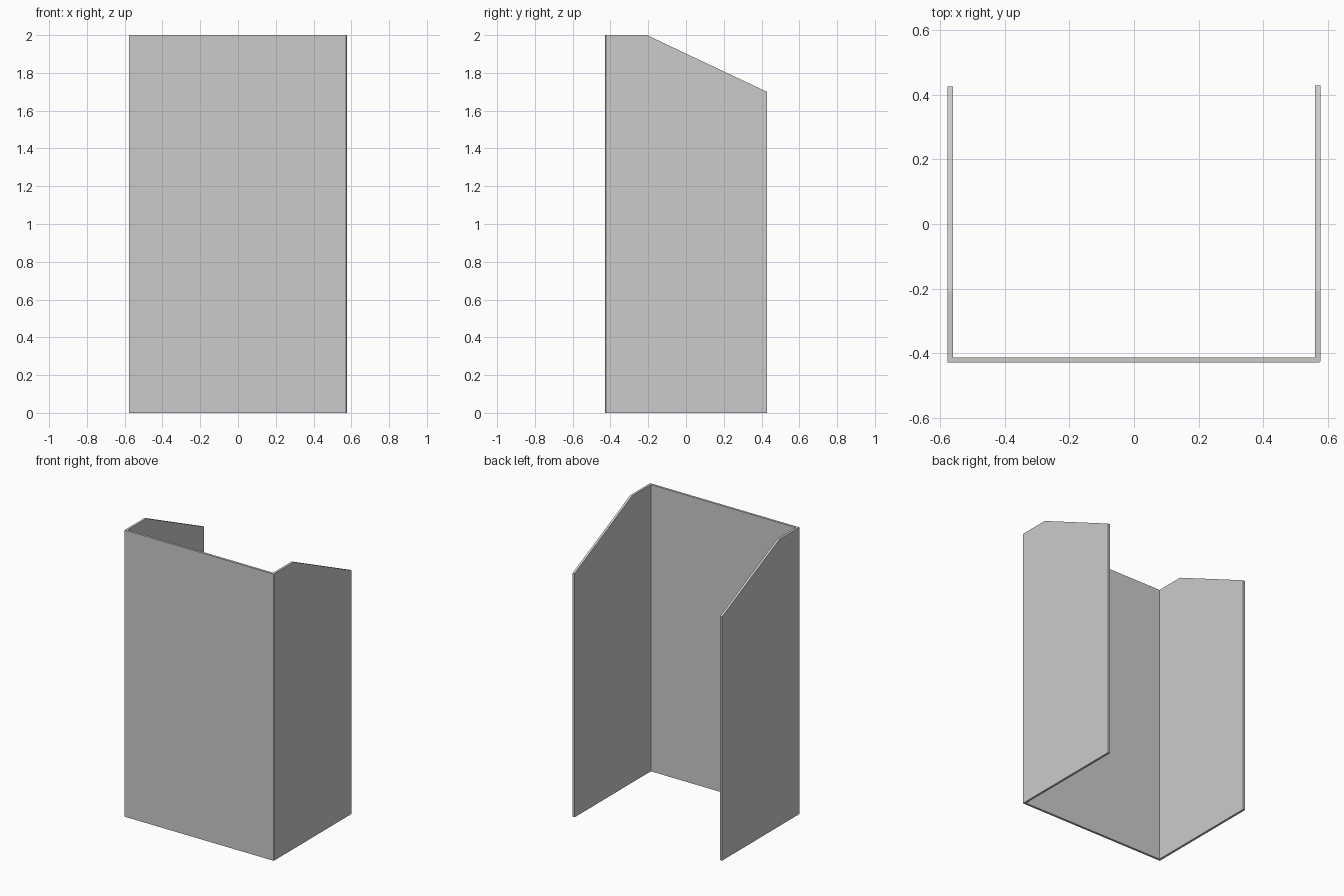
import bpy, bmesh
from mathutils import Vector

if "Cube" in bpy.data.objects:
    bpy.data.objects.remove(bpy.data.objects["Cube"])

T = 0.016            # panel thickness
X, Y, H = 0.576, 0.428, 2.0
STEP = 0.004         # tiny trimmed corner at the front right

# U-shaped plan: left wall, front panel, right wall
plan = [(-X, Y - 0.003), (-X, -Y), (X - STEP, -Y), (X, -Y + STEP), (X, Y),
        (X - T, Y), (X - T, -Y + T), (-X + T, -Y + T), (-X + T, Y - 0.003)]

bm = bmesh.new()
base = bm.faces.new([bm.verts.new((x, y, 0)) for x, y in plan])
top = bmesh.ops.extrude_face_region(bm, geom=[base], use_keep_orig=True)["geom"]
bmesh.ops.translate(bm, vec=(0, 0, H),
                    verts=[v for v in top if isinstance(v, bmesh.types.BMVert)])

# Slope the rear part of both side walls
knee, rear = Vector((0, -0.207, H)), Vector((0, Y, 1.70))
d = rear - knee
cut = bmesh.ops.bisect_plane(bm, geom=bm.verts[:] + bm.edges[:] + bm.faces[:],
                             dist=1e-5, plane_co=knee, plane_no=(0, -d.z, d.y),
                             clear_outer=True)
bmesh.ops.holes_fill(bm, edges=[e for e in bm.edges if e.is_boundary], sides=0)
bmesh.ops.recalc_face_normals(bm, faces=bm.faces[:])

mesh = bpy.data.meshes.new("three_sided_screen")
bm.to_mesh(mesh)
bm.free()
bpy.context.collection.objects.link(bpy.data.objects.new("three_sided_screen", mesh))
